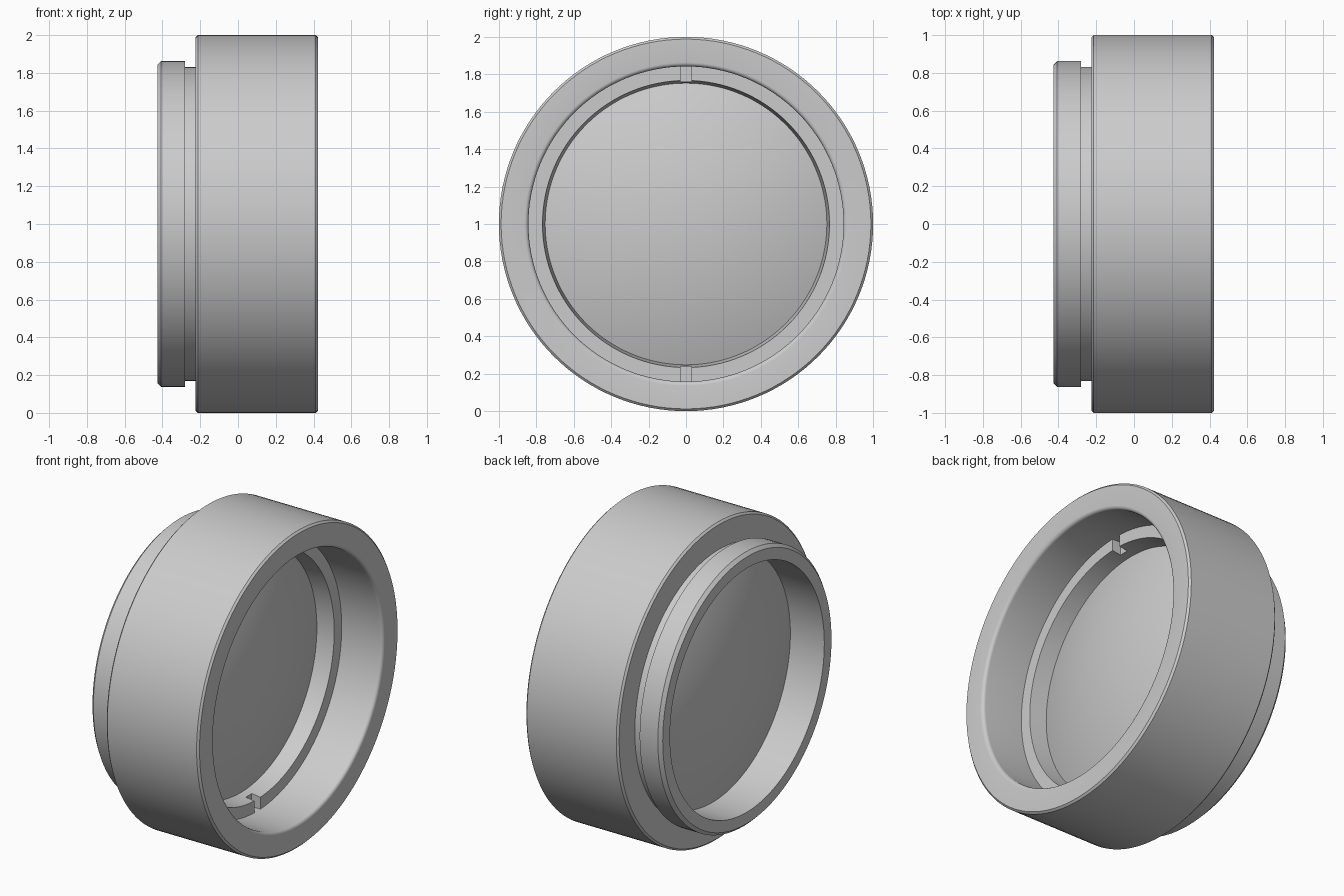
import bpy, bmesh, math
from mathutils import Matrix

old = bpy.data.objects.get("Cube")
if old:
    bpy.data.objects.remove(old, do_unlink=True)

SEGMENTS = 128
grey = bpy.data.materials.new("plain grey")
grey.use_nodes = True
grey.diffuse_color = (0.6, 0.6, 0.6, 1)
grey.node_tree.nodes["Principled BSDF"].inputs["Base Color"].default_value = grey.diffuse_color


def lathe(name, profile, closed=True):
    """Revolve (x, radius) points round the horizontal axis at z = 1."""
    bm = bmesh.new()
    verts = [bm.verts.new((x, 0, r)) for x, r in profile]
    pairs = list(zip(verts, verts[1:]))
    if closed:
        pairs.append((verts[-1], verts[0]))
    edges = [bm.edges.new(p) for p in pairs]
    bmesh.ops.spin(bm, geom=verts + edges, cent=(0, 0, 0), axis=(1, 0, 0),
                   angle=math.tau, steps=SEGMENTS, use_merge=True)
    bmesh.ops.remove_doubles(bm, verts=bm.verts, dist=1e-5)
    bmesh.ops.recalc_face_normals(bm, faces=bm.faces)
    mesh = bpy.data.meshes.new(name)
    bm.to_mesh(mesh)
    bm.free()
    mesh.materials.append(grey)
    ob = bpy.data.objects.new(name, mesh)
    ob.location.z = 1
    bpy.context.collection.objects.link(ob)
    return ob


def smooth(ob):
    bpy.ops.object.select_all(action='DESELECT')
    ob.select_set(True)
    bpy.context.view_layer.objects.active = ob
    bpy.ops.object.shade_smooth_by_angle(angle=math.radians(25))


# Barrel with a wide collar, a narrow neck, a rear flange and a rounded front bore
BORE, ROUND = 0.842, 0.022
lip = [(0.423 - ROUND * (1 - math.cos(a)), BORE + ROUND * (1 - math.sin(a)))
       for a in (math.pi / 2 * i / 5 for i in range(6))]
barrel = lathe("barrel", [
    (-0.427, 0.77), (-0.427, 0.842), (-0.407, 0.862), (-0.28, 0.862), (-0.28, 0.832),
    (-0.225, 0.832), (-0.225, 0.988), (-0.213, 1.0), (0.411, 1.0), (0.423, 0.988)]
    + lip + [(0.02, BORE), (0.02, 0.77)])

# Retaining ring seated in the front bore, tapering inwards
ring = lathe("retaining_ring", [
    (0.02, 0.752), (0.02, BORE), (0.135, BORE), (0.135, 0.767)])

# Spanner slots at the top and bottom of the ring
bm = bmesh.new()
for side in (-1, 1):
    bmesh.ops.create_cube(bm, size=1, matrix=Matrix.Translation((0.125, 0, 1 + side * 0.79))
                          @ Matrix.Diagonal((0.1, 0.06, 0.2, 1)))
mesh = bpy.data.meshes.new("slot_cutter")
bm.to_mesh(mesh)
bm.free()
mesh.materials.append(grey)
cutter = bpy.data.objects.new("slot_cutter", mesh)
bpy.context.collection.objects.link(cutter)
cut = ring.modifiers.new("slots", 'BOOLEAN')
cut.operation = 'DIFFERENCE'
cut.solver = 'EXACT'
cut.object = cutter

# Apply the slots, so the cutter can go
bpy.context.view_layer.objects.active = ring
bpy.ops.object.modifier_apply(modifier=cut.name)
bpy.data.objects.remove(cutter, do_unlink=True)

# Lens, bulging on both faces
RIM, BULGE, STEPS = 0.77, 0.14, 16
radii = [RIM * i / STEPS for i in range(STEPS + 1)]
front = [(0.018 + BULGE * (1 - (r / RIM) ** 2), r) for r in radii]
back = [(-0.19 - BULGE * (1 - (r / RIM) ** 2), r) for r in reversed(radii)]
lens = lathe("lens", front + back, closed=False)

for ob in (barrel, ring, lens):
    smooth(ob)
